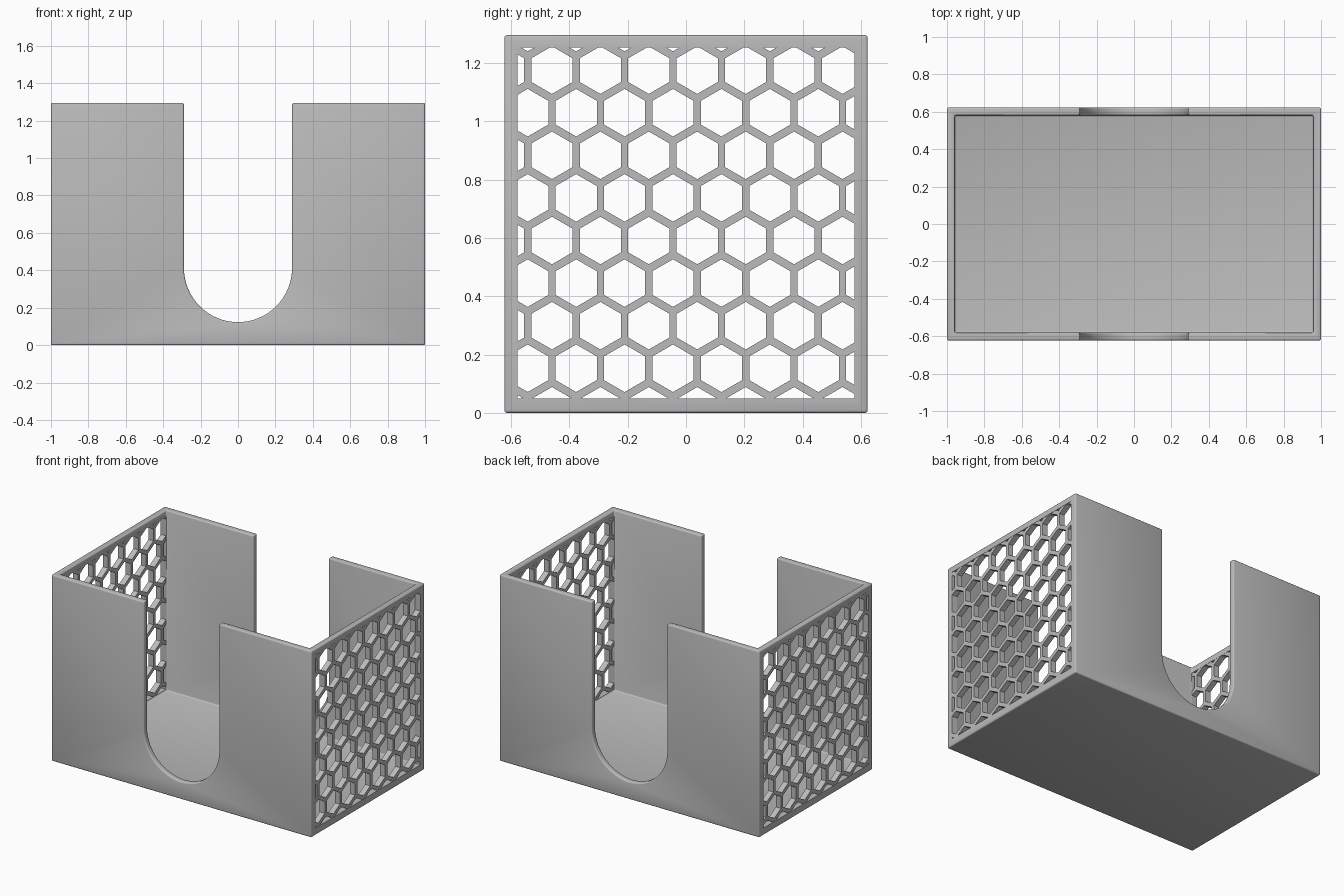
import bpy, bmesh, math

if "Cube" in bpy.data.objects:
    bpy.data.objects.remove(bpy.data.objects["Cube"])

HX, HY, H = 1.0, 0.623, 1.295      # half length, half depth, height
WALL, ROUND = 0.042, 0.009         # wall thickness, edge rounding
PITCH, ROW, HOLE = 0.166, 0.146, 0.0815   # honeycomb spacing and hole radius

grey = bpy.data.materials.new("grey plastic")
grey.diffuse_color = (0.5, 0.5, 0.5, 1)
grey.use_nodes = True
grey.node_tree.nodes["Principled BSDF"].inputs["Base Color"].default_value = grey.diffuse_color


def prism(bm, points, axis, a, b):
    """Extrude a 2D outline along x or y from a to b."""
    def place(p, t):
        return (t, p[0], p[1]) if axis == "x" else (p[0], t, p[1])
    verts = [bm.verts.new(place(p, a)) for p in points]
    face = bm.faces.new(verts)
    new = bmesh.ops.extrude_face_region(bm, geom=[face])["geom"]
    for v in new:
        if isinstance(v, bmesh.types.BMVert):
            if axis == "x":
                v.co.x = b
            else:
                v.co.y = b


def make(name, prisms):
    """Make an object from a list of prisms."""
    bm = bmesh.new()
    for p in prisms:
        prism(bm, *p)
    bmesh.ops.recalc_face_normals(bm, faces=bm.faces)
    mesh = bpy.data.meshes.new(name)
    bm.to_mesh(mesh)
    bm.free()
    mesh.materials.append(grey)
    ob = bpy.data.objects.new(name, mesh)
    bpy.context.collection.objects.link(ob)
    return ob


def rect(w, z0, z1):
    return [(-w, z0), (w, z0), (w, z1), (-w, z1)]


def apply(ob, mod):
    bpy.context.view_layer.objects.active = ob
    bpy.ops.object.modifier_apply(modifier=mod.name)


def cut(ob, prisms):
    """Subtract prisms from an object."""
    cutter = make("cutter", prisms)
    cutter.hide_render = True
    mod = ob.modifiers.new("cut", "BOOLEAN")
    mod.operation, mod.solver, mod.object = "DIFFERENCE", "EXACT", cutter
    apply(ob, mod)
    bpy.data.objects.remove(cutter)


# Open box with a U-shaped notch in the front and back walls
shell = make("box_shell", [(rect(HX, 0, H), "y", -HY, HY)])
cut(shell, [(rect(HX - WALL, WALL, 2), "y", WALL - HY, HY - WALL)])
R, ZC = 0.289, 0.412
notch = [(R, 2)] + [(R * math.cos(a), ZC - R * math.sin(a))
                    for a in (math.pi * i / 32 for i in range(33))] + [(-R, 2)]
cut(shell, [(notch, "y", -1, 1)])

# Round all edges, inside and out
bev = shell.modifiers.new("round", "BEVEL")
bev.width, bev.segments = ROUND, 3
bev.limit_method, bev.angle_limit = "ANGLE", math.radians(40)
apply(shell, bev)

# Window openings through both end walls
W, Z0, Z1 = 0.578, 0.05, 1.252
cut(shell, [(rect(W, Z0, Z1), "x", -2, 2)])

# Staggered hexagonal holes
holes = []
for row in range(-1, 9):
    zc = 0.153 + ROW * row
    for col in range(-5, 6):
        yc = -0.0445 + PITCH * (col + 0.5 * (row % 2))
        hexagon = [(yc + HOLE * math.sin(math.pi * k / 3),
                    zc + HOLE * math.cos(math.pi * k / 3)) for k in range(6)]
        holes.append((hexagon, "x", -2, 2))

# Honeycomb panels filling the windows
for name, s in (("left_honeycomb", -1), ("right_honeycomb", 1)):
    panel = make(name, [(rect(W + 0.002, Z0 - 0.002, Z1 + 0.002), "x",
                         s * (HX - WALL + 0.001), s * (HX - 0.002))])
    cut(panel, holes)

# Smooth the rounded edges only
bpy.ops.object.select_all(action="DESELECT")
shell.select_set(True)
bpy.context.view_layer.objects.active = shell
bpy.ops.object.shade_smooth_by_angle(angle=math.radians(35))
